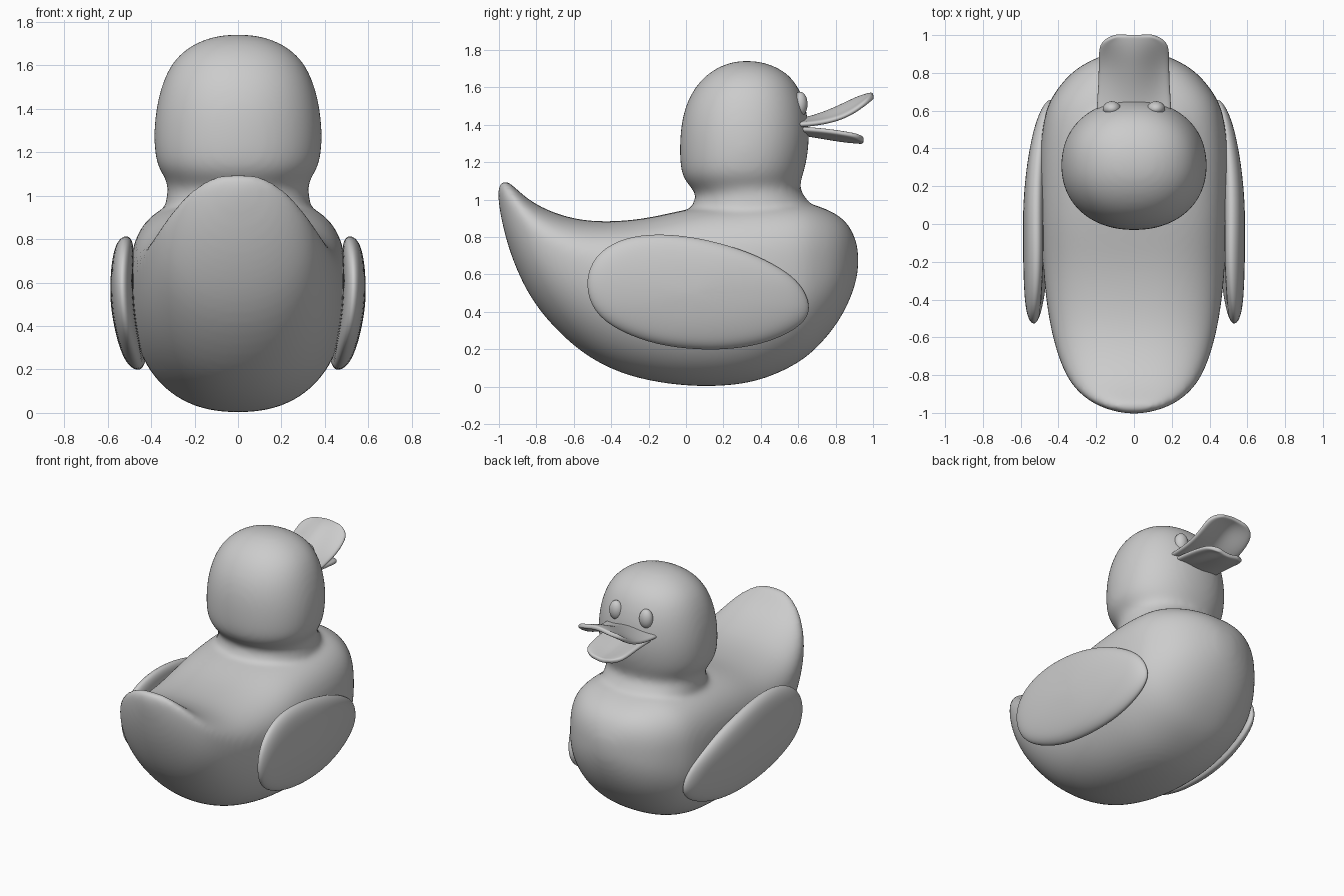
import bpy, bmesh, math

if "Cube" in bpy.data.objects:
    bpy.data.objects.remove(bpy.data.objects["Cube"])


def finish(name, bm):
    bmesh.ops.recalc_face_normals(bm, faces=bm.faces)
    for f in bm.faces:
        f.smooth = True
    me = bpy.data.meshes.new(name)
    bm.to_mesh(me)
    bm.free()
    ob = bpy.data.objects.new(name, me)
    bpy.context.collection.objects.link(ob)
    return ob


def loft(bm, rings):
    # Bridge equal-sized closed rings and cap both ends
    rows = [[bm.verts.new(p) for p in r] for r in rings]
    n = len(rows[0])
    for a, b in zip(rows, rows[1:]):
        for i in range(n):
            j = (i + 1) % n
            bm.faces.new((a[i], a[j], b[j], b[i]))
    bm.faces.new(rows[0][::-1])
    bm.faces.new(rows[-1])


def superellipse(t, e):
    c, s = math.cos(t), math.sin(t)
    return math.copysign(abs(c) ** (2 / e), c), math.copysign(abs(s) ** (2 / e), s)


N = 40
ANGLES = [2 * math.pi * i / N for i in range(N)]

# Body sections along y: y, bottom z, top z, half width, height of widest point
trunk = [
    (-1.005, 1.0, 1.065, .04, 1.04), (-.988, .90, 1.097, .12, 1.02),
    (-.96, .775, 1.107, .2, .98), (-.9, .605, 1.05, .29, .90),
    (-.8, .415, .965, .37, .78), (-.6, .205, .89, .435, .66),
    (-.4, .085, .88, .468, .60), (-.2, .028, .90, .485, .57),
    (0, .001, .95, .495, .56), (.2, -.001, .98, .5, .56), (.4, .027, .995, .5, .57),
    (.6, .12, .995, .475, .59), (.7, .205, .97, .42, .61), (.8, .32, .93, .34, .63),
    (.87, .445, .87, .23, .65), (.907, .55, .79, .12, .67), (.922, .63, .72, .045, .675)]

# Neck and head sections along z: z, back y, front y, half width
head = [
    (.82, .0, .68, .34), (.9, .0, .68, .34), (.95, .02, .68, .337),
    (1.0, .05, .65, .328), (1.04, .05, .615, .322), (1.08, .01, .608, .335),
    (1.13, -.022, .625, .37), (1.2, -.033, .645, .385), (1.3, -.034, .659, .388),
    (1.4, -.027, .657, .378), (1.5, -.004, .641, .355), (1.58, .035, .612, .322),
    (1.64, .08, .575, .28), (1.69, .14, .52, .218), (1.725, .21, .445, .14),
    (1.742, .28, .37, .055)]

bm = bmesh.new()
rings = []
for y, zb, zt, w, zw in trunk:
    mid = min(1, max(0, (y + .5) / .5)) * min(1, max(0, (.92 - y) / .25))
    ring = []
    for t in ANGLES:
        c, s = superellipse(t, 2.5 + .6 * mid if math.sin(t) > 0 else 2.1 + .2 * mid)
        ring.append((w * c, y, zw + s * ((zt - zw) if s > 0 else (zw - zb))))
    rings.append(ring)
loft(bm, rings)
rings = []
for z, y0, y1, w in head:
    pts = [superellipse(t, 2.15) for t in ANGLES]
    rings.append([(w * c, (y0 + y1) / 2 + s * (y1 - y0) / 2, z) for c, s in pts])
loft(bm, rings)
body = finish("body_and_head", bm)
sub = body.modifiers.new("round", 'SUBSURF')
sub.levels = sub.render_levels = 2
rm = body.modifiers.new("fuse", 'REMESH')
rm.mode = 'VOXEL'
rm.voxel_size = .016
rm.use_smooth_shade = True
sm = body.modifiers.new("blend", 'SMOOTH')
sm.factor = .5
sm.iterations = 14

# Wings: a pillowed slab with an egg outline, bent around the body
outline = [(.67, .43), (.62, .55), (.5, .64), (.35, .715), (.18, .77), (0, .808),
           (-.2, .82), (-.37, .785), (-.49, .70), (-.54, .575), (-.515, .43),
           (-.41, .32), (-.2, .232), (0, .2), (.2, .194), (.4, .222), (.56, .287), (.645, .355)]
profile = [(.1, 1), (.5, .97), (.8, .83), (.93, .6), (1, .22), (1, -.22),
           (.93, -.6), (.8, -.83), (.5, -.97), (.1, -1)]
for side, label in ((1, "right"), (-1, "left")):
    rings = []
    for s, h in profile:
        ring = []
        for oy, oz in outline:
            y, z = .05 + (oy - .05) * s, .5 + (oz - .5) * s
            x = .535 - .068 * ((z - .6) / .4) ** 2 - .18 * max(0, y) ** 2 + .055 * h
            ring.append((side * x, y, z))
        rings.append(ring)
    bm = bmesh.new()
    loft(bm, rings)
    wing = finish(label + "_wing", bm)
    sub = wing.modifiers.new("round", 'SUBSURF')
    sub.levels = sub.render_levels = 2

    # Eyes
    bm = bmesh.new()
    bmesh.ops.create_uvsphere(bm, u_segments=24, v_segments=16, radius=1)
    eye = finish(label + "_eye", bm)
    eye.scale = (.048, .04, .066)
    eye.location = (side * .117, .61, 1.51)


def bill(name, rows, thickness):
    # Rows along the bill: y, centre z, half width, drop of the side edges
    bm = bmesh.new()
    cols = 9
    grid = []
    for y, z, w, drop in rows:
        us = [2 * i / (cols - 1) - 1 for i in range(cols)]
        grid.append([bm.verts.new((u * w, y, z - drop * (1 - math.cos(math.pi * u)) / 2))
                     for u in us])
    for a, b in zip(grid, grid[1:]):
        for i in range(cols - 1):
            bm.faces.new((a[i], a[i + 1], b[i + 1], b[i]))
    ob = finish(name, bm)
    so = ob.modifiers.new("thickness", 'SOLIDIFY')
    so.thickness = thickness
    so.offset = 0
    sub = ob.modifiers.new("round", 'SUBSURF')
    sub.levels = sub.render_levels = 2


# Upturned arched upper bill and shallow dished lower bill
bill("upper_bill", [(.54, 1.41, .2, .01), (.64, 1.425, .198, .025), (.74, 1.457, .19, .045),
                    (.83, 1.497, .188, .062), (.9, 1.532, .188, .06), (.95, 1.55, .182, .04),
                    (.982, 1.557, .15, .02), (1.002, 1.56, .09, .005)], .03)
bill("lower_bill", [(.56, 1.365, .17, -.015), (.66, 1.35, .165, -.025), (.76, 1.332, .16, -.035),
                    (.85, 1.318, .155, -.035), (.9, 1.314, .145, -.03), (.93, 1.312, .12, -.02),
                    (.95, 1.312, .075, -.008)], .03)
